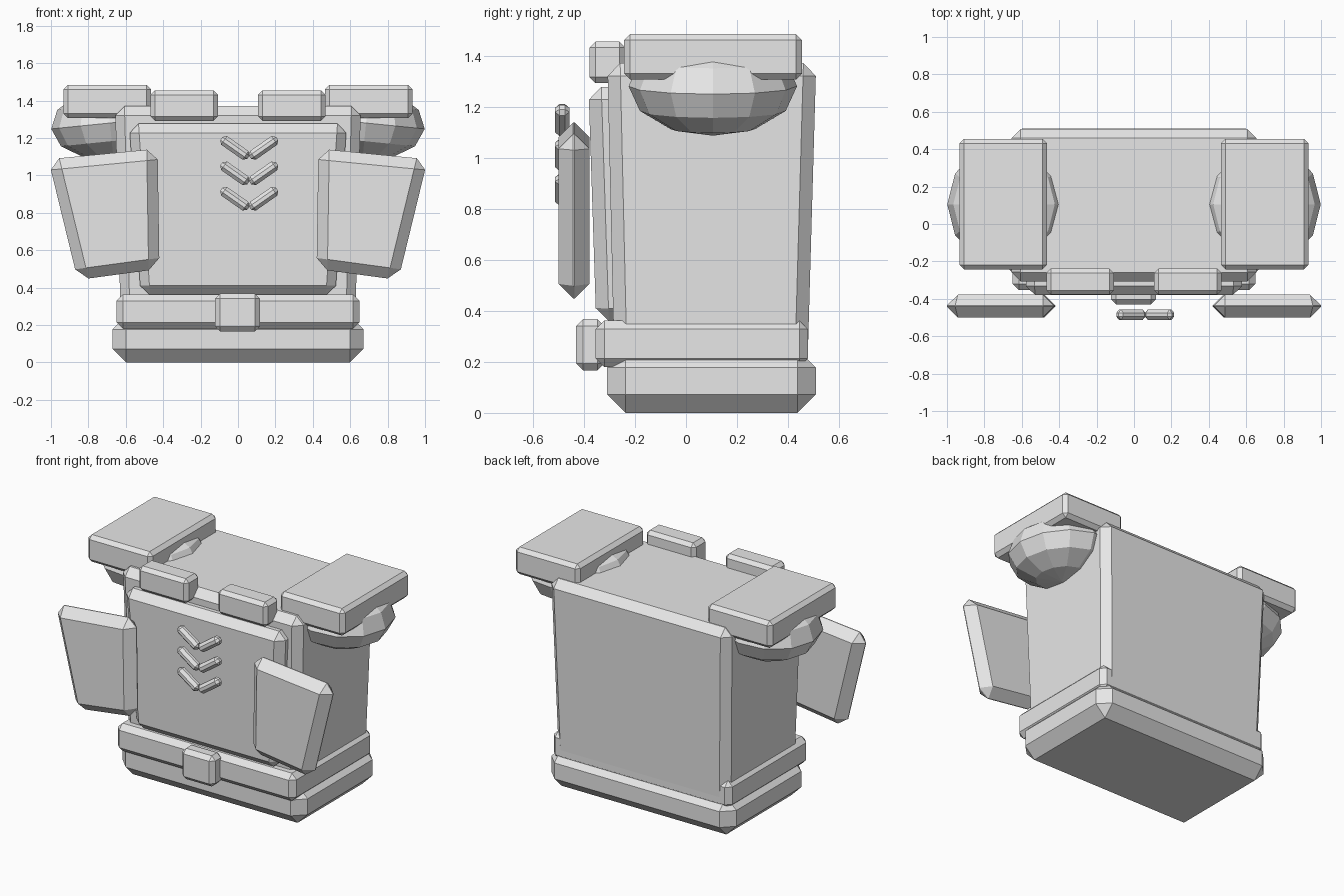
import bpy
import bmesh
import math
from mathutils import Matrix

cube = bpy.data.objects.get("Cube")
if cube:
    bpy.data.objects.remove(cube, do_unlink=True)

grey = bpy.data.materials.new("light_grey")
grey.use_nodes = True
grey.diffuse_color = (0.8, 0.8, 0.8, 1)
grey.node_tree.nodes["Principled BSDF"].inputs["Base Color"].default_value = (0.8, 0.8, 0.8, 1)


def finish(name, bm, matrix=Matrix()):
    bmesh.ops.transform(bm, matrix=matrix, verts=bm.verts)
    bmesh.ops.recalc_face_normals(bm, faces=bm.faces)
    mesh = bpy.data.meshes.new(name)
    bm.to_mesh(mesh)
    bm.free()
    mesh.materials.append(grey)
    obj = bpy.data.objects.new(name, mesh)
    bpy.context.collection.objects.link(obj)
    return obj


def chamfered(name, bottom, top, bevel, matrix=Matrix()):
    """Chamfered solid between two four-point loops."""
    bm = bmesh.new()
    lo = [bm.verts.new(p) for p in bottom]
    hi = [bm.verts.new(p) for p in top]
    bm.faces.new(lo)
    bm.faces.new(hi)
    for i in range(4):
        j = (i + 1) % 4
        bm.faces.new((lo[i], lo[j], hi[j], hi[i]))
    bmesh.ops.recalc_face_normals(bm, faces=bm.faces)
    bmesh.ops.bevel(bm, geom=list(bm.edges), offset=bevel, offset_type='OFFSET',
                    segments=1, profile=0.5, affect='EDGES', clamp_overlap=True)
    return finish(name, bm, matrix)


def rect(x0, x1, y0, y1, z):
    return [(x0, y0, z), (x1, y0, z), (x1, y1, z), (x0, y1, z)]


def box(name, x, y, z, bevel, matrix=Matrix()):
    return chamfered(name, rect(*x, *y, z[0]), rect(*x, *y, z[1]), bevel, matrix)


# Trunk: tapered torso, hem, belt, buckle and chest plate
chamfered("torso", rect(-0.625, 0.625, -0.28, 0.475, 0.15),
          rect(-0.657, 0.657, -0.308, 0.51, 1.37), 0.05)
box("hem", (-0.672, 0.672), (-0.31, 0.51), (0, 0.25), 0.073)
box("belt", (-0.65, 0.65), (-0.354, 0.478), (0.18, 0.362), 0.034)
box("buckle", (-0.122, 0.118), (-0.43, -0.32), (0.166, 0.368), 0.027)
chamfered("chest_plate", rect(-0.52, 0.52, -0.352, -0.2, 0.36),
          rect(-0.582, 0.582, -0.382, -0.22, 1.277), 0.05)

# Paired parts
for side, s in (("left", 1), ("right", -1)):
    flip = Matrix.Diagonal((s, 1, 1, 1))
    box(side + "_shoulder_pad", (0.465, 0.933), (-0.243, 0.455), (1.306, 1.484), 0.024, flip)
    box(side + "_collar_block", (0.108, 0.468), (-0.378, -0.238), (1.292, 1.454), 0.023, flip)

    # Flattened ball, its outer end tipped down
    bm = bmesh.new()
    bmesh.ops.create_uvsphere(bm, u_segments=12, v_segments=6, radius=1)
    finish(side + "_shoulder_ball", bm,
           flip @ Matrix.Translation((0.685, 0.105, 1.28))
           @ Matrix.Rotation(0.1, 4, 'Y') @ Matrix.Diagonal((0.315, 0.33, 0.195, 1)))

    # Flaring plate in front of the arm
    outline = [(0.42, 0.50), (0.857, 0.441), (1.014, 1.086), (0.43, 1.143)]
    chamfered(side + "_front_plate", [(x, -0.5, z) for x, z in outline],
              [(x, -0.378, z) for x, z in outline], 0.058, flip)

    # Chevron halves
    for row in range(3):
        place = (Matrix.Translation((0.06 + s * 0.077, -0.485, 1.147 - row * 0.136))
                 @ Matrix.Rotation(-s * math.radians(35), 4, 'Y'))
        box(f"{side}_chevron_{row + 1}", (-0.088, 0.088), (-0.028, 0.028),
            (-0.028, 0.028), 0.018, place)
